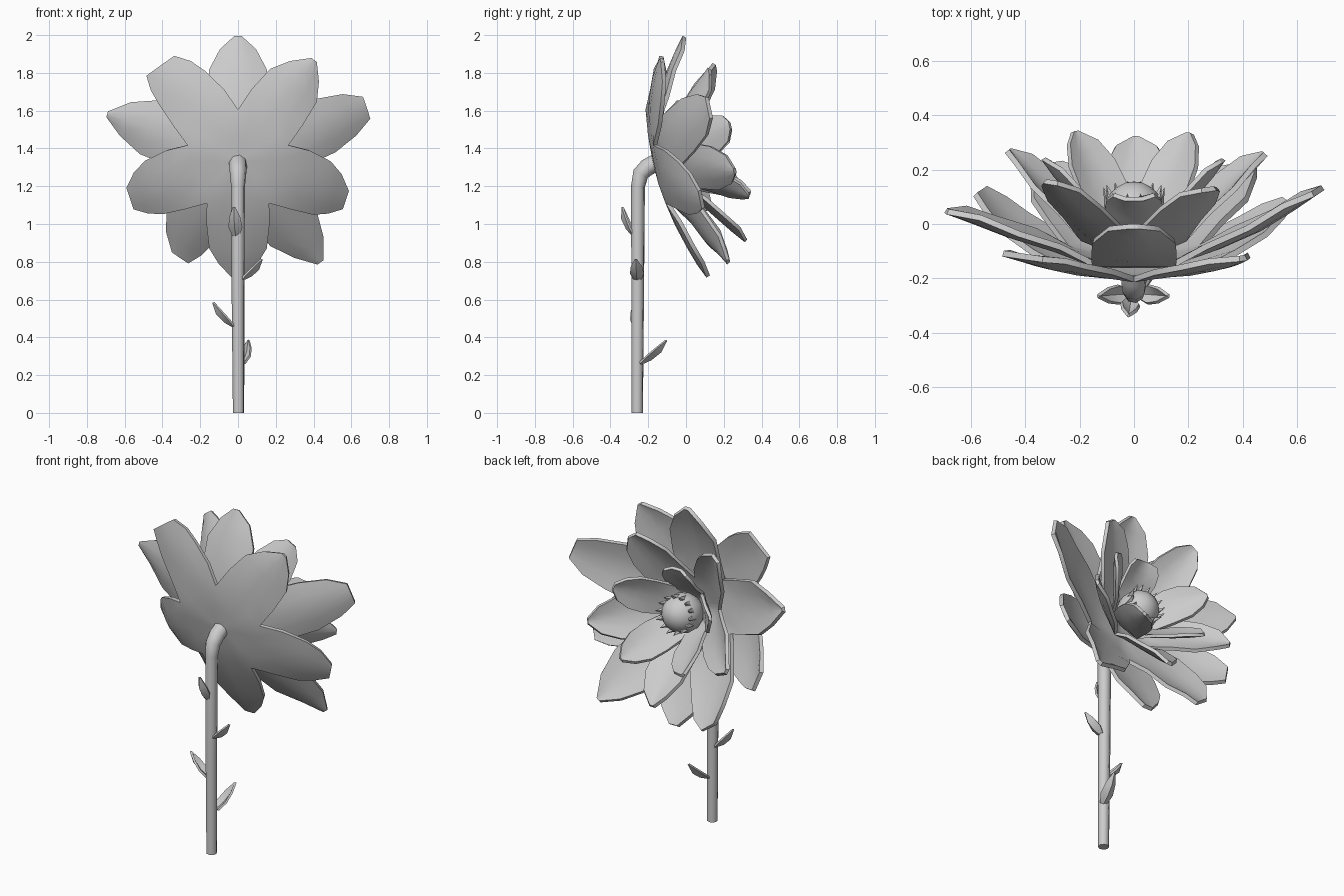
import bpy, bmesh, math
from mathutils import Vector, Matrix

if "Cube" in bpy.data.objects:
    bpy.data.objects.remove(bpy.data.objects["Cube"])

TILT = math.radians(12)
AXIS = Vector((0, math.cos(TILT), math.sin(TILT)))     # direction the flower faces
UP = Vector((0, -math.sin(TILT), math.cos(TILT)))
BASE = Vector((0, -0.165, 1.33))


def place(p, q, w):
    """Point from flower-plane coordinates (p right, q up) and height w along the axis."""
    return BASE + Vector((p, 0, 0)) + UP * q + AXIS * w


def finish(bm, name, thick=0, angle=40):
    bmesh.ops.recalc_face_normals(bm, faces=bm.faces)
    me = bpy.data.meshes.new(name)
    bm.to_mesh(me)
    bm.free()
    ob = bpy.data.objects.new(name, me)
    bpy.context.collection.objects.link(ob)
    bpy.ops.object.select_all(action='DESELECT')
    ob.select_set(True)
    bpy.context.view_layer.objects.active = ob
    if thick:
        mod = ob.modifiers.new("thickness", 'SOLIDIFY')
        mod.thickness = thick
        mod.offset = 0
        bpy.ops.object.modifier_apply(modifier=mod.name)
    bpy.ops.object.shade_smooth_by_angle(angle=math.radians(angle))
    return ob


def grid(bm, rows):
    """Skin a list of equal-length point rows."""
    vs = [[bm.verts.new(p) for p in row] for row in rows]
    for a, b in zip(vs, vs[1:]):
        for i in range(len(a) - 1):
            bm.faces.new((a[i], a[i + 1], b[i + 1], b[i]))


def petal_ring(name, start, stations, petals, cup, thick):
    """Five petals sharing one cupped base.
    stations: (distance, half width or 0 for full sector, height)
    petals: (length scale, sideways tip shift, tip half width, extra tip height)"""
    bm = bmesh.new()
    last = len(stations) - 1
    dmax = stations[last][0]
    for k, (scale, shift, tip, lift) in enumerate(petals):
        th = math.radians(start + 72 * k)
        rows = []
        for i, (d, h, w) in enumerate(stations):
            free = h > 0 or i == last
            half = h if free else d * math.tan(math.radians(36))
            if i == last:
                half = tip
            elif i == last - 1:                        # straight edges towards the tip
                half = 0.5 * (stations[i - 1][1] + tip) + 0.01
            t = max(0, (d - 0.35 * dmax) / (0.65 * dmax)) if free else 0
            dd = d * (1 + (scale - 1) * t)
            row = []
            for u in (-1, -0.5, 0, 0.5, 1):
                s = u * half + shift * t * t
                ww = w + lift * t * t + (cup * u * u if free and i < last else 0)
                row.append(place(dd * math.cos(th) - s * math.sin(th),
                                 dd * math.sin(th) + s * math.cos(th), ww))
            rows.append(row)
        grid(bm, rows)
    bmesh.ops.remove_doubles(bm, verts=bm.verts, dist=0.0015)
    return finish(bm, name, thick)


# Four petal layers, from the broad outer one to the upright inner one
petal_ring("outer_petals", 54,
           [(0.02, 0, 0), (0.12, 0, 0.005), (0.225, 0, 0.02), (0.35, 0.165, 0.045),
            (0.49, 0.15, 0.085), (0.58, 0.115, 0.115), (0.66, 0, 0.15)],
           [(0.99, -0.02, 0.015, 0), (0.96, 0.045, 0.09, 0), (0.93, 0.06, 0.06, 0.09),
            (0.99, 0, 0.03, 0), (0.93, -0.06, 0.05, 0.05)], 0.022, 0.022)
petal_ring("second_petals", 18,
           [(0.02, 0, 0.03), (0.12, 0, 0.04), (0.21, 0, 0.065), (0.33, 0.155, 0.105),
            (0.48, 0.15, 0.165), (0.6, 0.11, 0.225), (0.69, 0, 0.27)],
           [(1.03, 0.0, 0.06, 0.07), (0.89, 0, 0.015, 0.02), (1.04, 0.02, 0.012, -0.01),
            (0.93, 0.09, 0.05, 0), (1.07, 0.0, 0.015, 0)], 0.03, 0.022)
petal_ring("third_petals", 56,
           [(0.02, 0, 0.06), (0.09, 0, 0.085), (0.16, 0, 0.125), (0.25, 0.125, 0.185),
            (0.36, 0.12, 0.265), (0.45, 0.085, 0.33), (0.52, 0, 0.385)],
           [(0.94, 0, 0.03, 0), (1.0, -0.02, 0.03, 0.03), (0.96, 0.02, 0.015, 0.02),
            (0.98, -0.01, 0.015, 0), (0.96, 0, 0.015, 0.02)], 0.035, 0.02)
petal_ring("inner_petals", 18,
           [(0.02, 0, 0.09), (0.07, 0, 0.115), (0.13, 0, 0.165), (0.19, 0.105, 0.235),
            (0.25, 0.1, 0.31), (0.3, 0.065, 0.37), (0.34, 0, 0.43)],
           [(1.0, 0, 0.02, 0), (0.8, 0, 0.03, -0.11), (1.0, 0.02, 0.012, 0.0),
            (1.0, -0.02, 0.012, 0.03), (1.02, 0, 0.012, 0.02)], 0.035, 0.018)

# Central bud with a crown of small spikes around its front
bm = bmesh.new()
rot = Vector((0, 0, 1)).rotation_difference(AXIS).to_matrix().to_4x4()
bmesh.ops.create_uvsphere(bm, u_segments=14, v_segments=10, radius=0.115,
                          matrix=Matrix.Translation(place(0, 0.0, 0.2)) @ rot
                          @ Matrix.Diagonal((1, 1, 1.1, 1)))
for k in range(14):
    a = 2 * math.pi * k / 14
    out = Vector((math.cos(a), 0, 0)) + UP * math.sin(a)
    aim = (AXIS + out * 0.35).normalized()
    spin = Vector((0, 0, 1)).rotation_difference(aim).to_matrix().to_4x4()
    bmesh.ops.create_cone(bm, cap_ends=True, segments=4, radius1=0.028, radius2=0, depth=0.09,
                          matrix=Matrix.Translation(place(0.098 * math.cos(a), 0.098 * math.sin(a),
                                                          0.265)) @ spin)
finish(bm, "bud")

# Bent stem
cu = bpy.data.curves.new("stem", 'CURVE')
cu.dimensions = '3D'
cu.bevel_depth = 0.034
cu.bevel_resolution = 2
cu.use_fill_caps = True
sp = cu.splines.new('POLY')
path = [(0.003, -0.258, 0, 0.9), (0, -0.256, 0.6, 1), (0, -0.254, 1.2, 1.1),
        (0, -0.24, 1.265, 1.3), (0, -0.205, 1.3, 1.4), (0, -0.14, 1.335, 1.4)]
sp.points.add(len(path) - 1)
for pt, (x, y, z, r) in zip(sp.points, path):
    pt.co = (x, y, z, 1)
    pt.radius = r
stem = bpy.data.objects.new("stem", cu)
bpy.context.collection.objects.link(stem)
bpy.ops.object.select_all(action='DESELECT')
stem.select_set(True)
bpy.context.view_layer.objects.active = stem
bpy.ops.object.convert(target='MESH')
bpy.ops.object.shade_smooth_by_angle(angle=math.radians(50))

# Small folded leaves up the stem
leaves = [((-0.01, -0.275, 0.94), (-0.02, -0.335, 1.09)),
          ((0.02, -0.257, 0.71), (0.125, -0.265, 0.815)),
          ((-0.02, -0.257, 0.46), (-0.13, -0.265, 0.585)),
          ((0.02, -0.24, 0.265), (0.055, -0.105, 0.385))]
for n, (root, tip) in enumerate(leaves):
    root, tip = Vector(root), Vector(tip)
    d = tip - root
    side = Vector((-d.y, d.x, 0)).normalized()
    under = side.cross(d).normalized()
    if under.z > 0:
        under = -under
    rows = []
    for t, h, sag in ((0, 0.018, 0), (0.3, 0.034, 0.012), (0.65, 0.026, 0.018), (1, 0.003, 0)):
        c = root + d * t
        rows.append([c - side * h, c + under * (sag + 0.3 * h), c + side * h])
    bm = bmesh.new()
    grid(bm, rows)
    finish(bm, f"stem_leaf_{n + 1}", 0.012)
